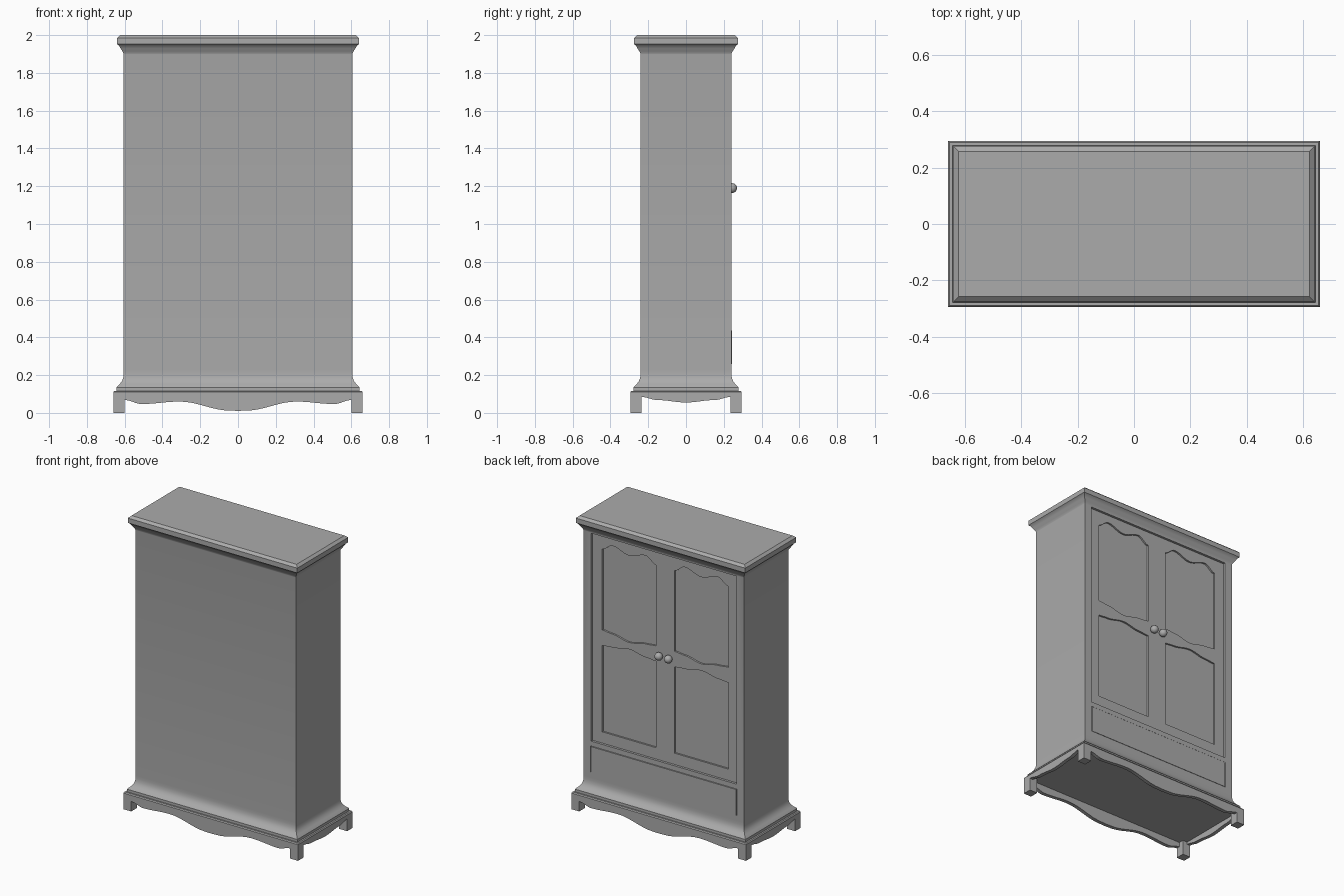
import bpy, bmesh, math

cube = bpy.data.objects.get("Cube")
if cube:
    bpy.data.objects.remove(cube, do_unlink=True)

TONE = (0.41, 0.41, 0.41, 1)
grey = bpy.data.materials.new("plain_grey")
grey.use_nodes = True
grey.diffuse_color = TONE
grey.node_tree.nodes["Principled BSDF"].inputs["Base Color"].default_value = TONE

HALF_X, HALF_Y = 0.605, 0.24    # cabinet body
STEP = 0.055                    # how far the plinth stands out
OUT_X, OUT_Y = HALF_X + STEP, HALF_Y + STEP
FOOT, PLINTH = 0.06, 0.1


def finish(name, bm):
    bmesh.ops.recalc_face_normals(bm, faces=bm.faces)
    mesh = bpy.data.meshes.new(name)
    bm.to_mesh(mesh)
    bm.free()
    mesh.materials.append(grey)
    ob = bpy.data.objects.new(name, mesh)
    bpy.context.collection.objects.link(ob)
    return ob


def smooth(ob, degrees):
    bpy.ops.object.select_all(action='DESELECT')
    ob.select_set(True)
    bpy.context.view_layer.objects.active = ob
    bpy.ops.object.shade_smooth_by_angle(angle=math.radians(degrees))


def prism(name, outline, near, far, axis='y'):
    """Extrude an outline of (across, z) points along the given axis."""
    def place(u, z, d):
        return (u, d, z) if axis == 'y' else (d, u, z)
    bm = bmesh.new()
    face = bm.faces.new([bm.verts.new(place(u, z, near)) for u, z in outline])
    new = bmesh.ops.extrude_face_region(bm, geom=[face])["geom"]
    shift = place(0, 0, far - near)
    bmesh.ops.translate(bm, vec=shift, verts=[v for v in new if isinstance(v, bmesh.types.BMVert)])
    return finish(name, bm)


def box(name, x0, x1, y0, y1, z0, z1):
    return prism(name, [(x0, z0), (x1, z0), (x1, z1), (x0, z1)], y0, y1)


def wave(keys, count):
    """Ease between (position, height) keys to give a flowing edge."""
    points = []
    for (a, h), (b, k) in zip(keys, keys[1:]):
        for i in range(count):
            t = i / count
            points.append((a + (b - a) * t, h + (k - h) * (1 - math.cos(math.pi * t)) / 2))
    return points + [keys[-1]]


def mirrored(half):
    """Complete a symmetric set of keys that runs from the outside to 0."""
    return half + [(-p, h) for p, h in reversed(half[:-1])]


# Cabinet body with moulded base and cornice: (height, outward step)
profile = [(PLINTH, STEP), (0.11, STEP), (0.117, 0.05), (0.117, 0.039), (0.135, 0.039),
           (0.14, 0.035), (0.152, 0.022), (0.167, 0.01), (0.185, 0.003), (0.205, 0), (0.225, 0),
           (1.898, 0), (1.903, 0.001), (1.915, 0.007), (1.93, 0.017), (1.945, 0.025),
           (1.952, 0.035), (1.985, 0.035), (2.0, 0.018), (2.0, 0.0)]
bm = bmesh.new()
rings = []
for z, out in profile:
    x, y = HALF_X + out, HALF_Y + out
    rings.append([bm.verts.new((sx * x, sy * y, z)) for sx, sy in ((-1, -1), (1, -1), (1, 1), (-1, 1))])
for low, high in zip(rings, rings[1:]):
    for i in range(4):
        j = (i + 1) % 4
        bm.faces.new((low[i], low[j], high[j], high[i]))
bm.faces.new(rings[0])
bm.faces.new(rings[-1])
body = finish("cabinet_body", bm)

# Door recess, drawer opening and the four shaped door panels, cut into the body
door_y = HALF_Y - 0.016
panel_y = door_y - 0.012
PANEL_W, PANEL_X = 0.203, 0.273
top_edge = mirrored([(PANEL_W, 1.797), (0.125, 1.841), (0, 1.806)])
sill_edge = mirrored([(PANEL_W, 1.245), (0.13, 1.238), (0, 1.214)])
arch_edge = mirrored([(PANEL_W, 1.14), (0.13, 1.146), (0, 1.168)])
upper = wave(top_edge, 6) + wave(sill_edge, 6)[::-1]
lower = wave(arch_edge, 6) + [(-PANEL_W, 0.55), (PANEL_W, 0.55)]
cutters = [box("door_recess_cutter", -0.55, 0.55, door_y, 0.3, 0.473, 1.892),
           box("drawer_cutter", -0.553, 0.553, HALF_Y - 0.01, 0.3, 0.26, 0.44)]
for side in (-1, 1):
    for shape in (upper, lower):
        outline = [(u + side * PANEL_X, z) for u, z in shape]
        cutters.append(prism("panel_cutter", outline, panel_y, 0.3))
bpy.context.view_layer.objects.active = body
for cutter in cutters:
    cutter.hide_render = True
    cut = body.modifiers.new("cut", 'BOOLEAN')
    cut.operation, cut.solver, cut.object = 'DIFFERENCE', 'EXACT', cutter
    bpy.ops.object.modifier_apply(modifier=cut.name)
    bpy.data.objects.remove(cutter, do_unlink=True)
smooth(body, 30)

# Drawer front, with a narrow gap at each side
box("drawer_front", -0.547, 0.547, HALF_Y - 0.012, HALF_Y + 0.003, 0.26, 0.437)

# Wavy aprons between the feet
THICK = 0.025
long_edge = wave(mirrored([(OUT_X - FOOT, 0.068), (0.51, 0.047), (0.31, 0.06),
                           (0.04, 0.012), (0, 0.011)]), 8)
short_edge = wave(mirrored([(OUT_Y - FOOT, 0.084), (0.15, 0.068), (0, 0.055)]), 8)
for edge, depth, axis, names in ((long_edge, OUT_Y, 'y', ("front", "back")),
                                 (short_edge, OUT_X, 'x', ("right", "left"))):
    end = edge[0][0]
    for sign, name in zip((-1, 1), names):
        apron = prism(name + "_apron", edge + [(-end, PLINTH), (end, PLINTH)],
                      sign * depth, sign * (depth - THICK), axis)
        smooth(apron, 30)

# Feet
for sx, side in ((-1, "right"), (1, "left")):
    for sy, end in ((-1, "front"), (1, "back")):
        box(f"{end}_{side}_foot", sx * (OUT_X - FOOT), sx * OUT_X,
            sy * (OUT_Y - FOOT), sy * OUT_Y, 0, PLINTH)

# Round door knobs on short necks
for sx, side in ((-1, "right"), (1, "left")):
    bpy.ops.mesh.primitive_uv_sphere_add(segments=24, ring_count=14, radius=0.026,
                                         location=(sx * 0.036, 0.244, 1.19))
    knob = bpy.context.object
    knob.name = side + "_knob"
    knob.data.materials.append(grey)
    smooth(knob, 60)
    bpy.ops.mesh.primitive_cylinder_add(vertices=16, radius=0.012, depth=0.03,
                                        location=(sx * 0.036, door_y + 0.005, 1.19),
                                        rotation=(math.pi / 2, 0, 0))
    neck = bpy.context.object
    neck.name = side + "_knob_neck"
    neck.data.materials.append(grey)
    smooth(neck, 40)
